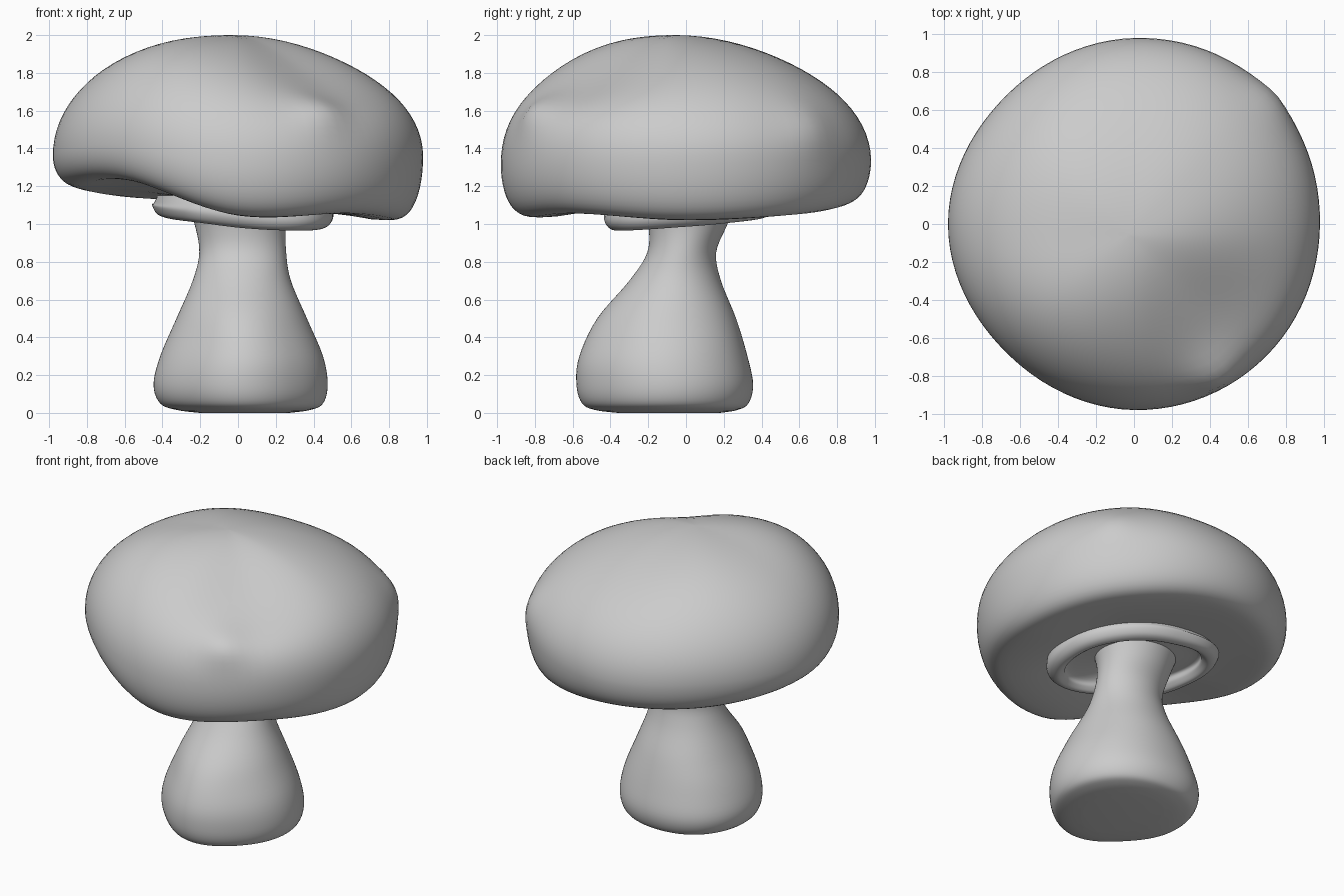
import bpy, bmesh
from math import cos, sin, pi, copysign, exp
from mathutils import Vector

if "Cube" in bpy.data.objects:
    bpy.data.objects.remove(bpy.data.objects["Cube"])

SEG = 96


def catmull(a, b, c, d, t):
    return [0.5 * (2 * q + (r - p) * t + (2 * p - 5 * q + 4 * r - s) * t * t
                   + (3 * q - p - 3 * r + s) * t ** 3) for p, q, r, s in zip(a, b, c, d)]


def around(table, ang):
    """Blend rows spaced evenly around a full turn."""
    n = len(table)
    f = (ang / (2 * pi)) * n
    i = int(f)
    return catmull(*[table[(i + k) % n] for k in (-1, 0, 1, 2)], f - i)


def along(rows, steps):
    """Smooth open path through rows."""
    out = []
    for i in range(len(rows) - 1):
        a = rows[max(i - 1, 0)]
        d = rows[min(i + 2, len(rows) - 1)]
        out += [catmull(a, rows[i], rows[i + 1], d, s / steps) for s in range(steps)]
    return out + [list(rows[-1])]


def loft(name, rings, cap_ends):
    bm = bmesh.new()
    loops = [[bm.verts.new(p) for p in ring] for ring in rings]
    for lo, hi in zip(loops, loops[1:]):
        for i in range(SEG):
            j = (i + 1) % SEG
            bm.faces.new((lo[i], lo[j], hi[j], hi[i]))
    if cap_ends:
        bm.faces.new(loops[0])
        bm.faces.new(loops[-1])
    bmesh.ops.recalc_face_normals(bm, faces=bm.faces)
    for f in bm.faces:
        f.smooth = True
    me = bpy.data.meshes.new(name)
    bm.to_mesh(me)
    bm.free()
    ob = bpy.data.objects.new(name, me)
    bpy.context.collection.objects.link(ob)
    return ob


# Cap: per direction (radius, widest z, rim bottom z, shoulder flattening)
cap_dirs = [
    (0.98, 1.36, 1.02, 0.05),   # right
    (1.00, 1.38, 1.05, 0.03),
    (0.98, 1.34, 1.11, 0.03),   # back
    (0.955, 1.36, 1.14, -0.02),
    (0.98, 1.36, 1.195, -0.01),  # left
    (0.955, 1.42, 1.23, -0.06),
    (0.98, 1.31, 1.045, 0.05),   # front
    (0.985, 1.34, 1.055, 0.23),
]
# Knuckle-like bumps on the cap: centre, width, height
bumps = [(Vector((0.45, -0.80, 1.63)), 0.14, 0.05), (Vector((0.73, 0.66, 1.52)), 0.15, 0.025)]
N = 22
columns = []
for k in range(SEG):
    a = 2 * pi * k / SEG
    R, zw, zb, d = around(cap_dirs, a)
    col = []
    for i in range(N + 1):      # dome from apex to rim
        t = 0.01 + (pi / 2 - 0.01) * i / N
        r, c = R * sin(t), cos(t)
        z = zw + (2.0 - zw) * c * (1 - d * sin(2 * t) ** 2)
        shift = 0.06 * c ** 1.5
        col.append(Vector((r * cos(a) - 0.5 * shift, r * sin(a) - shift, z)))
    for i in range(1, 13):      # rolled rim
        u = pi / 2 * i / 12
        r = R * (0.8 + 0.2 * max(cos(u), 0) ** 0.65)
        col.append(Vector((r * cos(a), r * sin(a), zw - (zw - zb) * sin(u))))
    for i in range(1, 9):       # underside
        f = i / 8
        r = 0.8 * R * (1 - f) + 0.15 * f
        s = f * f * (3 - 2 * f)
        col.append(Vector((r * cos(a), r * sin(a), zb * (1 - s) + 1.14 * s)))
    for p in col:
        for c, w, h in bumps:
            n = (c - Vector((0, 0, 1.3))).normalized()
            p += n * h * exp(-((p - c).length / w) ** 2)
    columns.append(col)
loft("cap", list(zip(*columns)), True)

# Ring skirt: per direction (outer radius, lower edge z), long on one diagonal
skirt_dirs = [(0.49, 0.985), (0.45, 1.01), (0.47, 1.03), (0.55, 1.05),
              (0.44, 1.03), (0.40, 1.01), (0.38, 0.98), (0.53, 0.965)]
columns = []
for k in range(SEG):
    a = 2 * pi * k / SEG
    R, z = around(skirt_dirs, a)
    prof = [(R - 0.03, 1.15), (R - 0.01, 1.11), (R, z + 0.06), (R - 0.025, z + 0.015),
            (R - 0.07, z), (R - 0.11, z + 0.025), (R - 0.14, z + 0.06), (0.2, 1.08)]
    columns.append([(0.01 + r * cos(a), -0.01 + r * sin(a), h) for r, h in along(prof, 5)])
loft("ring_skirt", list(zip(*columns)), False)

# Stem: sections (z, x min, x max, y min, y max)
stem = [(0.0, -0.20, 0.27, -0.36, 0.18), (0.015, -0.32, 0.38, -0.48, 0.27),
        (0.05, -0.41, 0.45, -0.55, 0.33), (0.15, -0.445, 0.475, -0.58, 0.355),
        (0.30, -0.41, 0.45, -0.565, 0.325), (0.50, -0.325, 0.365, -0.47, 0.265),
        (0.70, -0.24, 0.28, -0.30, 0.185), (0.85, -0.205, 0.255, -0.205, 0.16),
        (1.0, -0.23, 0.255, -0.20, 0.22), (1.15, -0.28, 0.29, -0.24, 0.28)]
# Corner fullness of the stem per direction
corners = [(1,), (1.01,), (1,), (1.06,), (1,), (0.91,), (1,), (0.96,)]
rings = []
for z, x0, x1, y0, y1 in along(stem, 5):
    ring = []
    w = min(1, max(0, (0.8 - z) / 0.4))
    for k in range(SEG):
        a = 2 * pi * k / SEG
        m = 1 + w * (around(corners, a)[0] - 1)
        c, s = cos(a) * m, sin(a) * m
        ring.append(((x0 + x1) / 2 + (x1 - x0) / 2 * c, (y0 + y1) / 2 + (y1 - y0) / 2 * s, max(z, 0)))
    rings.append(ring)
loft("stem", rings, True)
